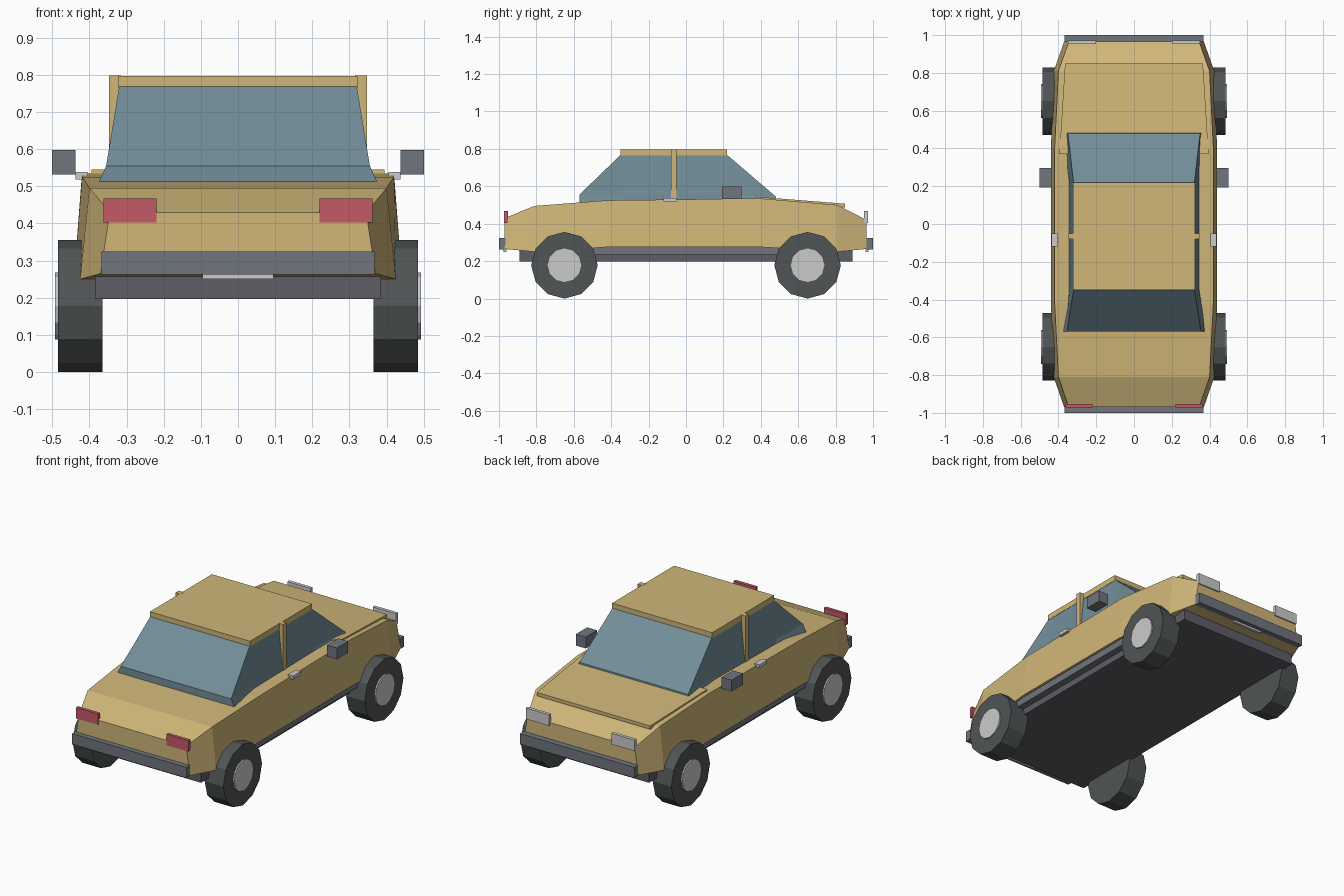
import bpy, bmesh, math

if "Cube" in bpy.data.objects:
    bpy.data.objects.remove(bpy.data.objects["Cube"])


def mat(name, r, g, b):
    m = bpy.data.materials.new(name)
    m.diffuse_color = (r, g, b, 1)
    m.use_nodes = True
    m.node_tree.nodes["Principled BSDF"].inputs["Base Color"].default_value = m.diffuse_color
    return m


PAINT = mat("tan_paint", 0.63, 0.47, 0.19)
GLASS = mat("blue_glass", 0.17, 0.27, 0.32)
TRIM = mat("grey_trim", 0.16, 0.18, 0.21)
UNDER = mat("dark_underside", 0.11, 0.11, 0.13)
TYRE = mat("tyre_rubber", 0.08, 0.09, 0.09)
RED = mat("red_lamp", 0.55, 0.10, 0.14)
LIGHT = mat("pale_grey", 0.6, 0.6, 0.6)


def loft(name, rings, material):
    """Join closed rings of points into a solid with capped ends."""
    bm = bmesh.new()
    loops = [[bm.verts.new(p) for p in ring] for ring in rings]
    n = len(loops[0])
    for a, b in zip(loops, loops[1:]):
        for i in range(n):
            j = (i + 1) % n
            bm.faces.new((a[i], a[j], b[j], b[i]))
    bm.faces.new(loops[0])
    bm.faces.new(loops[-1])
    bmesh.ops.recalc_face_normals(bm, faces=bm.faces)
    me = bpy.data.meshes.new(name)
    bm.to_mesh(me)
    bm.free()
    me.materials.append(material)
    ob = bpy.data.objects.new(name, me)
    bpy.context.collection.objects.link(ob)
    return ob


def box(name, x, y, z, material):
    ring = lambda h: [(x[0], y[0], h), (x[1], y[0], h), (x[1], y[1], h), (x[0], y[1], h)]
    return loft(name, [ring(z[0]), ring(z[1])], material)


def mirror(ob):
    ob.modifiers.new("mirror", "MIRROR")
    return ob


def disc(name, x0, x1, y, z, r, sides, material):
    ring = lambda x: [(x, y + r * math.sin(2 * math.pi * i / sides),
                       z + r * math.cos(2 * math.pi * i / sides)) for i in range(sides)]
    return mirror(loft(name, [ring(x0), ring(x1)], material))


# Body shell: y, low half width, low z, top half width, top z
sections = [(-0.97, 0.37, 0.265, 0.345, 0.43), (-0.81, 0.425, 0.25, 0.40, 0.495),
            (-0.42, 0.44, 0.275, 0.42, 0.525), (0.40, 0.44, 0.275, 0.42, 0.535),
            (0.81, 0.425, 0.25, 0.40, 0.50), (0.965, 0.37, 0.265, 0.345, 0.42)]
loft("body", [[(-wl, y, zl), (wl, y, zl), (wt, y, zt), (-wt, y, zt)]
              for y, wl, zl, wt, zt in sections], PAINT)

# Raised panel at the lamp end
loft("bonnet", [[(-w, y, z - 0.02), (w, y, z - 0.02), (w, y, z), (-w, y, z)]
                for y, w, z in ((0.37, 0.395, 0.545), (0.85, 0.365, 0.507))], PAINT)


# Glasshouse, flaring toward both screens
def cabin_ring(pts):
    return pts + [(-x, y, z) for x, y, z in reversed(pts)]


loft("windows", [
    cabin_ring([(0.38, -0.57, 0.50), (0.345, -0.34, 0.50), (0.345, 0.22, 0.50), (0.375, 0.485, 0.50)]),
    cabin_ring([(0.355, -0.57, 0.555), (0.342, -0.34, 0.55), (0.342, 0.22, 0.55), (0.35, 0.48, 0.545)]),
    cabin_ring([(0.32, -0.35, 0.768), (0.32, -0.34, 0.768), (0.32, 0.21, 0.768), (0.32, 0.22, 0.768)]),
], GLASS)
box("roof", (-0.322, 0.322), (-0.35, 0.22), (0.764, 0.797), PAINT)
mirror(box("door_pillar", (0.315, 0.347), (-0.08, -0.05), (0.51, 0.798), PAINT))

# Underside and sills
box("chassis", (-0.385, 0.385), (-0.89, 0.89), (0.197, 0.27), UNDER)
mirror(box("sill", (0.36, 0.425), (-0.6, 0.6), (0.235, 0.28), TRIM))

# Bumpers, plates and lamps at both ends
for s, end, lamp, xs in ((-1, "front", RED, (0.22, 0.362)), (1, "rear", LIGHT, (0.2, 0.35))):
    ys = lambda a, b: tuple(sorted((s * a, s * b)))
    box(end + "_bumper", (-0.368, 0.368), ys(0.965, 1.0), (0.262, 0.324), TRIM)
    box(end + "_plate", (-0.095, 0.095), ys(0.96, 0.975), (0.25, 0.30), LIGHT)
    mirror(box(end + "_lamp", xs, ys(0.953, 0.972), (0.403, 0.467), lamp))

# Wheels
for y, end in ((-0.65, "front"), (0.65, "rear")):
    disc(end + "_tyre", 0.365, 0.485, y, 0.178, 0.178, 12, TYRE)
    disc(end + "_hub", 0.45, 0.493, y, 0.178, 0.09, 12, LIGHT)

# Mirrors and door handles
mirror(box("wing_mirror", (0.437, 0.501), (0.193, 0.297), (0.532, 0.598), TRIM))
mirror(box("door_handle", (0.405, 0.438), (-0.12, -0.05), (0.518, 0.538), LIGHT))
